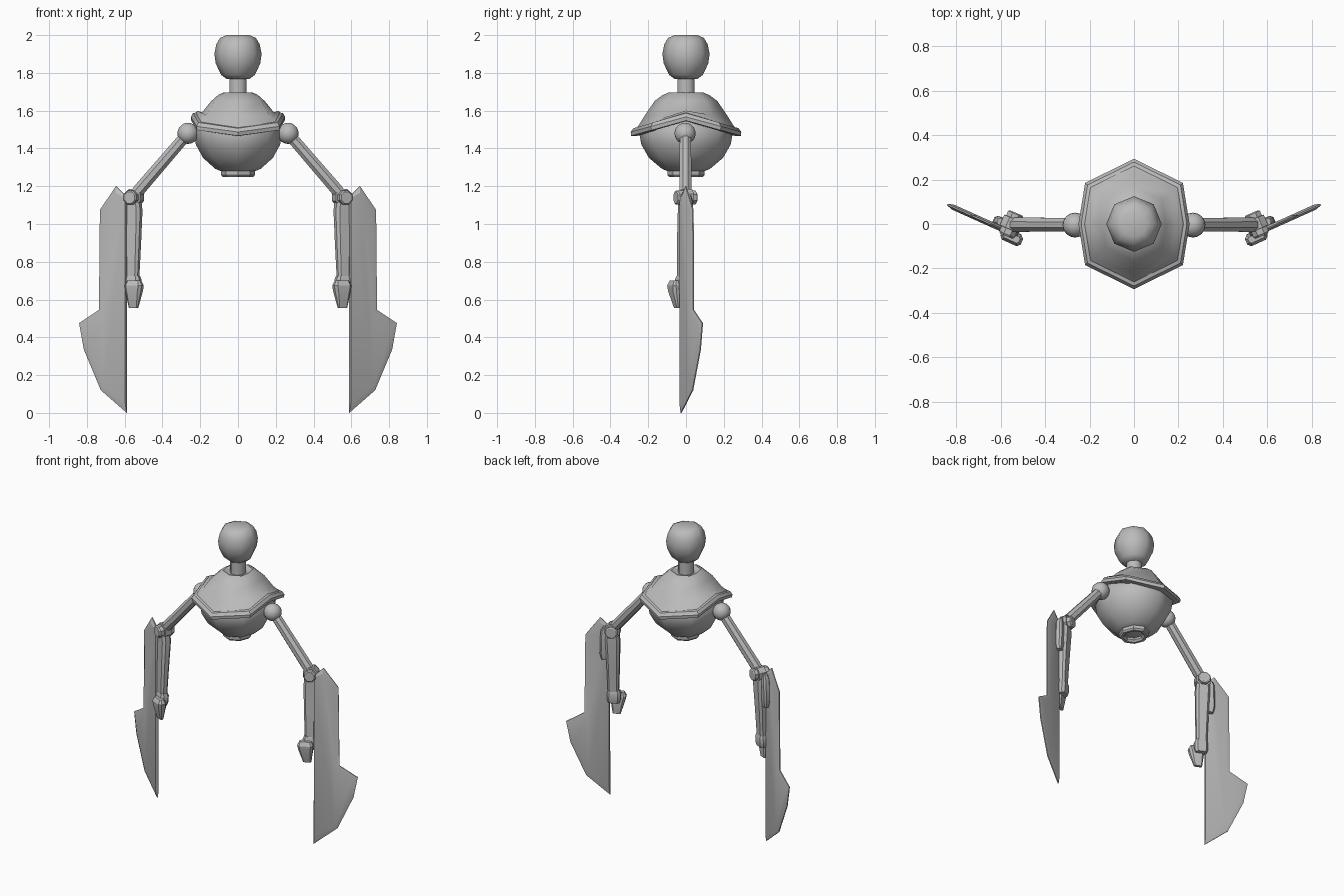
import bpy, bmesh, math
from mathutils import Vector, Matrix

if "Cube" in bpy.data.objects:
    bpy.data.objects.remove(bpy.data.objects["Cube"])

mat = bpy.data.materials.new("plain grey metal")
mat.use_nodes = True
GREY = (0.5, 0.5, 0.5, 1)
mat.diffuse_color = GREY
mat.node_tree.nodes["Principled BSDF"].inputs["Base Color"].default_value = GREY


def finish(name, bm, angle=35):
    bmesh.ops.recalc_face_normals(bm, faces=bm.faces)
    me = bpy.data.meshes.new(name)
    bm.to_mesh(me)
    bm.free()
    me.materials.append(mat)
    me.shade_smooth()
    me.set_sharp_from_angle(angle=math.radians(angle))
    ob = bpy.data.objects.new(name, me)
    bpy.context.collection.objects.link(ob)
    return ob


def loft(name, rings, angle=35, caps=True, side=1):
    """Skin a list of equal-length point rings; side=-1 mirrors in x."""
    bm = bmesh.new()
    rows = [[bm.verts.new((p[0] * side, p[1], p[2])) for p in r] for r in rings]
    n = len(rows[0])
    for a, b in zip(rows, rows[1:]):
        for i in range(n):
            j = (i + 1) % n
            bm.faces.new((a[i], a[j], b[j], b[i]))
    if caps:
        bm.faces.new(rows[0])
        bm.faces.new(rows[-1])
    return finish(name, bm, angle)


def octagon(rx, ry, z, turn=0):
    return [(rx * math.cos(turn + k * math.pi / 4),
             ry * math.sin(turn + k * math.pi / 4), z) for k in range(8)]


def lathe(name, profile, stretch=1.0, angle=50, turn=0):
    return loft(name, [octagon(r, r * stretch, z, turn) for r, z in profile], angle)


def block(name, sections, side, yaw, chamfer=0.25):
    """Chamfered upright block from (x, y, z, width, depth) sections."""
    rot = Matrix.Rotation(yaw, 3, "Z")
    rings = []
    for x, y, z, w, d in sections:
        c = chamfer * min(w, d)
        a, b = w / 2, d / 2
        pts = [(a, c - b), (a, b - c), (a - c, b), (c - a, b),
               (-a, b - c), (-a, c - b), (c - a, -b), (a - c, -b)]
        rings.append([Vector((x, y, z)) + rot @ Vector((u, v, 0)) for u, v in pts])
    return loft(name, rings, 30, side=side)


def rod(name, start, end, profile, side, angle=35):
    """Eight-sided rod; profile lists (fraction along, radius)."""
    start, end = Vector(start), Vector(end)
    turn = (end - start).to_track_quat("Z", "Y")
    rings = [[start.lerp(end, t) + turn @ Vector(p)
              for p in octagon(r, r, 0, math.pi / 8)] for t, r in profile]
    return loft(name, rings, angle, side=side)


# Head, neck and lower body
lathe("head", [(0.06, 1.768), (0.09, 1.79), (0.118, 1.85), (0.125, 1.9),
               (0.115, 1.95), (0.095, 1.985), (0.06, 2.0)])
lathe("neck", [(0.05, 1.67), (0.05, 1.78)], turn=math.pi / 8)
lathe("lower_body", [(0.08, 1.275), (0.12, 1.292), (0.185, 1.35), (0.223, 1.42),
                     (0.235, 1.49), (0.2, 1.56)], 1.06)
lathe("bottom_vent", [(0.055, 1.285), (0.055, 1.262), (0.066, 1.25), (0.082, 1.25),
                      (0.09, 1.26), (0.09, 1.3)], 1.1, 30)

# Upper shell with a rim that arches over each shoulder
rim = [(0.25, 0, 1.565), (0.22, 0.185, 1.515), (0, 0.293, 1.485),
       (-0.22, 0.185, 1.515), (-0.25, 0, 1.565), (-0.22, -0.185, 1.515),
       (0, -0.293, 1.485), (0.22, -0.185, 1.515)]


def shell_ring(scale, lift, height=0, blend=0):
    return [(x * scale, y * scale, (z + lift) * (1 - blend) + height * blend)
            for x, y, z in rim]


loft("upper_shell", [
    shell_ring(0.65, -0.005), shell_ring(0.92, -0.02), shell_ring(0.99, -0.018),
    shell_ring(1, 0.002), shell_ring(0.95, 0.022), shell_ring(0.89, 0.025),
    shell_ring(0.86, 0.035), shell_ring(0.76, 0.04, 1.585, 0.7),
    shell_ring(0.57, 0, 1.65, 1), shell_ring(0.42, 0, 1.683, 1),
    shell_ring(0.32, 0, 1.695, 1), shell_ring(0.2, 0, 1.68, 1)], 40)


# Blade outline, seen from the front
blade_edge = [(0.588, 0.0), (0.725, 0.12), (0.815, 0.335), (0.84, 0.475),
              (0.735, 0.545), (0.73, 1.075), (0.645, 1.2), (0.59, 1.145)]
SLOPE = 0.45
YAW = math.atan(SLOPE)


def blade(side):
    cx = 0.59
    normal = Vector((-SLOPE, 1, 0)).normalized()
    n = len(blade_edge)
    inner = []
    # Move each outline edge inward to find the flat of the blade
    for i in range(n):
        p = Vector(blade_edge[i])
        d1 = (p - Vector(blade_edge[i - 1])).normalized()
        d2 = (Vector(blade_edge[(i + 1) % n]) - p).normalized()
        n1, n2 = Vector((-d1.y, d1.x)), Vector((-d2.y, d2.x))
        inner.append(p + (n1 + n2) * 0.022 / (1 + n1.dot(n2)))
    inner[0].x = inner[-1].x = cx + 0.002

    def ring(points, offset):
        return [Vector((x, -0.025 + (x - cx) * SLOPE, z)) + normal * offset
                for x, z in points]

    return loft("blade", [ring(inner, -0.012), ring(blade_edge, -0.003),
                          ring(blade_edge, 0.003), ring(inner, 0.012)], 25, side=side)


# Arms, built on both sides
for side in (1, -1):
    bm = bmesh.new()
    bmesh.ops.create_uvsphere(bm, u_segments=16, v_segments=10, radius=0.056,
                              matrix=Matrix.Translation((side * 0.265, -0.005, 1.48)))
    finish("shoulder_ball", bm, 60)
    rod("upper_arm", (0.27, -0.003, 1.475), (0.55, -0.003, 1.15),
        [(0, 0.032), (0.9, 0.035), (1, 0.03)], side)
    rod("elbow_joint", (0.575, -0.055, 1.14), (0.53, 0.05, 1.14),
        [(0, 0.033), (0.08, 0.04), (0.3, 0.04), (0.31, 0.05), (0.75, 0.05),
         (0.76, 0.04), (0.95, 0.04), (1, 0.032)], side)
    block("forearm", [(0.555, -0.003, 1.13, 0.08, 0.06), (0.553, -0.003, 1.07, 0.09, 0.062),
                      (0.555, -0.012, 0.9, 0.08, 0.055),
                      (0.558, -0.018, 0.69, 0.065, 0.045)], side, YAW)
    block("blade_mount", [(0.605, 0.008, 0.93, 0.04, 0.03), (0.605, 0.008, 0.97, 0.06, 0.045),
                          (0.6, 0.008, 1.12, 0.06, 0.045),
                          (0.595, 0.008, 1.15, 0.04, 0.03)], side, YAW)
    block("wrist", [(0.557, -0.022, 0.64, 0.07, 0.05), (0.557, -0.022, 0.66, 0.085, 0.06),
                    (0.555, -0.02, 0.705, 0.085, 0.06),
                    (0.555, -0.02, 0.725, 0.07, 0.045)], side, YAW)
    block("claw", [(0.55, -0.06, 0.7, 0.075, 0.03), (0.55, -0.06, 0.675, 0.1, 0.055),
                   (0.55, -0.057, 0.645, 0.09, 0.055),
                   (0.553, -0.046, 0.555, 0.05, 0.02)], side, YAW)
    blade(side)
